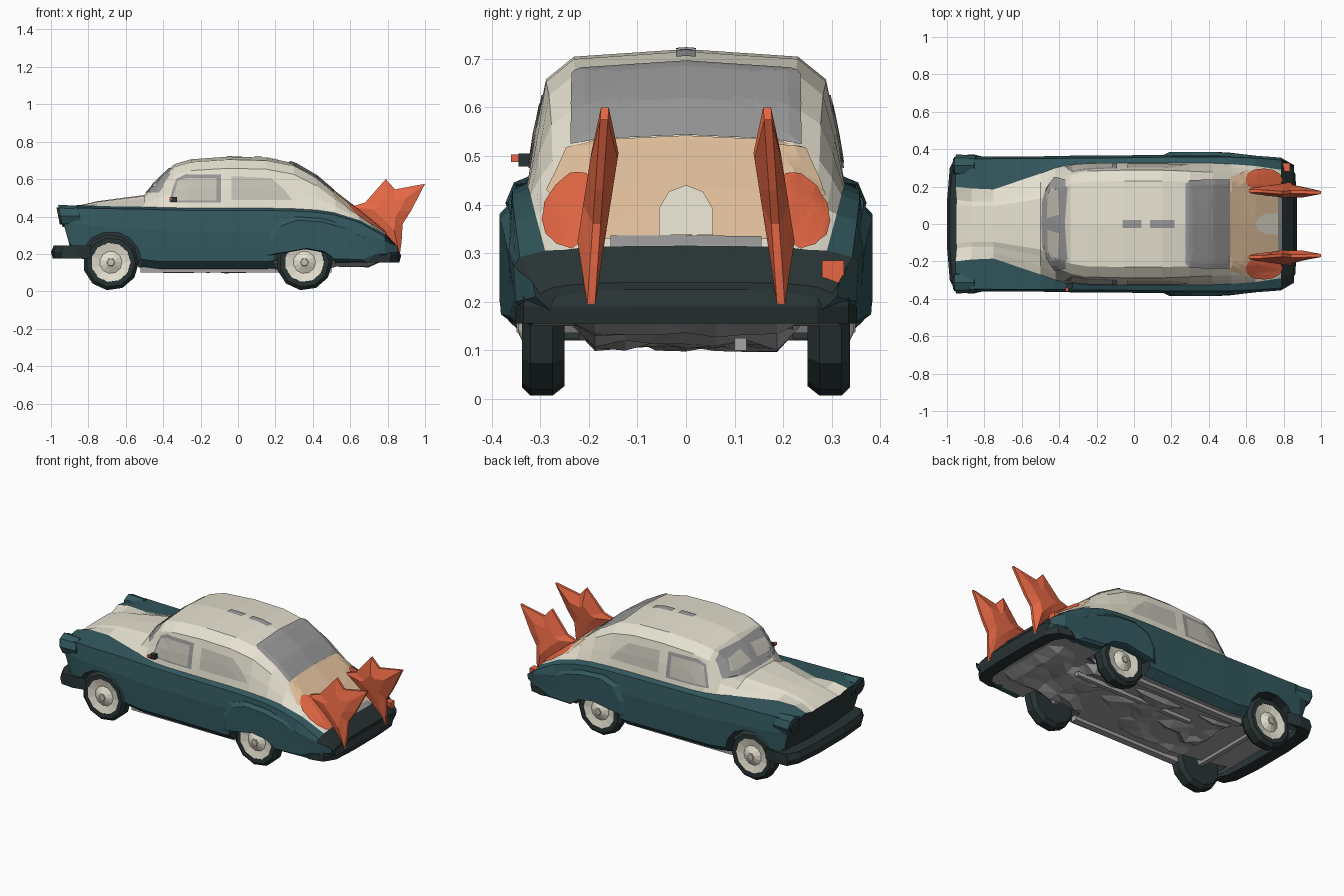
import bpy, bmesh, math, random
from mathutils import Vector
from mathutils.bvhtree import BVHTree

random.seed(4)
if "Cube" in bpy.data.objects:
    bpy.data.objects.remove(bpy.data.objects["Cube"])

PALETTE = {
    "teal": (0.032, 0.098, 0.112), "cream": (0.79, 0.755, 0.635),
    "grey": (0.32, 0.32, 0.32), "light_glass": (0.55, 0.53, 0.46),
    "tan": (0.82, 0.57, 0.36), "orange": (0.86, 0.15, 0.064),
    "dark": (0.022, 0.034, 0.035), "underbody_grey": (0.38, 0.37, 0.37),
}
NAMES = list(PALETTE)
MATS = []
for name, rgb in PALETTE.items():
    m = bpy.data.materials.new(name)
    m.use_nodes = True
    m.diffuse_color = (*rgb, 1)
    shader = m.node_tree.nodes["Principled BSDF"]
    shader.inputs["Base Color"].default_value = (*rgb, 1)
    shader.inputs["Roughness"].default_value = 0.8
    MATS.append(m)


def finish(name, bm, colour=None, recalc=True):
    """Turn a bmesh into an object; faces keep their index unless a colour is given."""
    if recalc:
        bmesh.ops.recalc_face_normals(bm, faces=bm.faces)
    if colour:
        for f in bm.faces:
            f.material_index = NAMES.index(colour)
    me = bpy.data.meshes.new(name)
    bm.to_mesh(me)
    bm.free()
    for m in MATS:
        me.materials.append(m)
    ob = bpy.data.objects.new(name, me)
    bpy.context.collection.objects.link(ob)
    return ob


def loft(rings, cap=True):
    """Bridge rings of points; returns bmesh and (face, ring, segment) list."""
    bm = bmesh.new()
    vs = [[bm.verts.new(p) for p in r] for r in rings]
    n, info = len(vs[0]), []
    for i in range(len(vs) - 1):
        for j in range(n):
            k = (j + 1) % n
            f = bm.faces.new((vs[i][j], vs[i][k], vs[i + 1][k], vs[i + 1][j]))
            info.append((f, i, j))
    if cap:
        for r in (vs[0], vs[-1]):
            bm.faces.new(r).material_index = NAMES.index("dark")
    return bm, info


def circle(x, y, z, r, n):
    return [(x + r * math.cos(t), y, z + r * math.sin(t)) for t in (math.tau * i / n for i in range(n))]


def box(name, lo, hi, colour):
    rings = [[(x, lo[1], lo[2]), (x, hi[1], lo[2]), (x, hi[1], hi[2]), (x, lo[1], hi[2])]
             for x in (lo[0], hi[0])]
    return finish(name, loft(rings)[0], colour)


# Body stations: x, bottom, half width, shoulder z, shoulder half width, top z, roof half width, roof drop
STATIONS = [
    (-.955, .23, .345, .44, .20, .425, .13, .005), (-.87, .18, .36, .46, .19, .455, .12, .005),
    (-.75, .16, .362, .456, .185, .482, .12, .012), (-.50, .13, .362, .452, .27, .515, .17, .02),
    (-.42, .12, .363, .449, .30, .605, .23, .05), (-.34, .12, .365, .447, .318, .68, .265, .06),
    (-.25, .12, .365, .446, .325, .706, .283, .06), (-.05, .12, .367, .445, .326, .72, .288, .062),
    (.15, .12, .37, .445, .326, .715, .288, .062), (.30, .13, .37, .442, .326, .685, .282, .06),
    (.42, .14, .37, .435, .325, .615, .277, .05), (.52, .15, .37, .42, .32, .53, .275, .04),
    (.65, .155, .365, .38, .31, .43, .265, .03), (.785, .16, .355, .305, .29, .315, .25, .008),
    (.855, .17, .315, .23, .27, .24, .23, .005),
]
rings = []
for x, zb, w, zs, ws, zt, wt, d in STATIONS:
    ze = zt - d
    half = [(0, zb), (w - .05, zb), (w - .005, zb + .04), (w, (zb + zs) / 2 + .04), (w - .013, zs - .013),
            (ws, zs), ((ws + wt) / 2 + .003, (zs + ze) / 2), (wt, ze), (wt * .8, zt - .25 * d), (0, zt)]
    lean = .28 if x < -.9 else 0  # the nose face slopes back below the hood lip
    half = [(x + lean * (.44 - z), y, z) for y, z in half]
    rings.append(half + [(px, -y, z) for px, y, z in half[8:0:-1]])
bm, info = loft(rings)
for f, i, j in info:
    s = min(j, 17 - j)
    colour = "underbody_grey" if s == 0 else "teal" if s < 5 else "cream"
    if STATIONS[i][0] > .76 and s >= 3:
        colour = "dark"
    f.material_index = NAMES.index(colour)
bmesh.ops.recalc_face_normals(bm, faces=bm.faces)
surface = BVHTree.FromBMesh(bm)
body = finish("body", bm)

# Wheel wells
AXLES = {"front": -.68, "rear": .355}
for where, x in AXLES.items():
    for s in (-1, 1):
        cutter = finish("well_cutter", loft([circle(x, s * y, .155, .165, 14) for y in (.22, .5)])[0], "dark")
        cutter.hide_render = True
        mod = body.modifiers.new("well", "BOOLEAN")
        mod.operation, mod.solver, mod.object = "DIFFERENCE", "EXACT", cutter
        bpy.context.view_layer.objects.active = body
        bpy.ops.object.modifier_apply(modifier=mod.name)
        bpy.data.objects.remove(cutter)

VIEWS = {
    "top": (lambda a, b: Vector((a, b, 2)), Vector((0, 0, -1))),
    "left": (lambda a, b: Vector((a, 2, b)), Vector((0, -1, 0))),
    "right": (lambda a, b: Vector((a, -2, b)), Vector((0, 1, 0))),
    "nose": (lambda a, b: Vector((-2, a, b)), Vector((1, 0, 0))),
}


def panel(name, outline, side, colour, lift=.004, split=6):
    """Thin painted panel laid on the body surface, cast from one side."""
    start, way = VIEWS[side]
    pts = [Vector(p) for p in outline]
    edge = [p.lerp(q, k / split) for p, q in zip(pts, pts[1:] + pts[:1]) for k in range(split)]
    mid = sum(pts, Vector((0, 0))) / len(pts)

    def drop(p):
        hit, normal, _, _ = surface.ray_cast(start(*p), way)
        if hit is None:
            hit, normal, _, _ = surface.find_nearest(start(*p) + way * 1.7)
        return hit + normal * lift

    layers = [[drop(mid.lerp(p, t)) for p in edge] for t in (1, .9, .8, .6, .4, .2)]
    bm, _ = loft(layers, cap=False)
    bm.verts.ensure_lookup_table()
    inner = bm.verts[-len(edge):]
    centre = bm.verts.new(drop(mid))
    for a, b in zip(inner, inner[1:] + inner[:1]):
        bm.faces.new((a, b, centre))
    bm.normal_update()
    for f in bm.faces:
        if f.normal.dot(way) > 0:
            f.normal_flip()
    return finish(name, bm, colour, recalc=False)


def rect(a0, a1, b0, b1):
    return [(a0, b0), (a1, b0), (a1, b1), (a0, b1)]


def oval(a, b, ra, rb):
    return [(a + ra * math.cos(t * math.tau / 12), b + rb * math.sin(t * math.tau / 12)) for t in range(12)]


# Glass and painted panels
panel("windshield", [(-.25, .525), (.25, .525), (.235, .62), (.19, .655), (-.19, .655), (-.235, .62)], "nose", "grey", .005, 8)
panel("rear_window", [(.275, -.215), (.30, -.232), (.51, -.235), (.51, .235), (.30, .232), (.275, .215)], "top", "grey", .007, 8)
panel("trunk_panel", [(.51, -.245), (.60, -.285), (.77, -.2), (.77, .2), (.60, .285), (.51, .245)], "top", "tan", .005, 8)
panel("trunk_oval", [(.765, -.055), (.765, .055), (.70, .055), (.66, .035), (.645, 0), (.66, -.035), (.70, -.055)],
      "top", "cream", .008, 2)
panel("trunk_strip", rect(.765, .79, -.155, .155), "top", "grey", .007)
for x, r in ((-.01, .05), (.15, .065)):
    panel("roof_patch", rect(x - r, x + r, -.02, .02), "top", "grey", split=2)
for side, s in (("right", -1), ("left", 1)):
    panel("windshield_glint", [(s * .03, .56), (s * .2, .555), (s * .18, .61), (s * .05, .625)], "nose", "light_glass", .008, 4)
    panel("front_window_frame", [(-.37, .475), (-.33, .60), (-.28, .625), (-.09, .625), (-.09, .475)], side, "grey")
    panel("front_window", [(-.35, .485), (-.32, .59), (-.27, .605), (-.115, .605), (-.115, .485)], side, "light_glass", .006)
    panel("rear_side_window", [(-.035, .488), (-.035, .615), (.175, .605), (.24, .55), (.29, .488)], side, "light_glass")
    panel("tail_spot", oval(.69, s * .235, .10, .06), "top", "orange", .009, 2)

# Wheels, rear fender bulges and fins
FENDER = [(.15, .19), (.15, .28), (.20, .365), (.30, .40), (.45, .39), (.60, .35), (.73, .28),
          (.82, .20), (.70, .155), (.53, .16), (.47, .205), (.36, .225), (.25, .205)]
FIN = [(.60, .45), (.68, .475), (.79, .60), (.84, .545), (1.0, .575), (.925, .43), (.88, .36),
       (.875, .27), (.865, .195), (.80, .27), (.72, .35)]
for s, side in ((-1, "right"), (1, "left")):
    for where, x in AXLES.items():
        profile = [(.25, .10), (.25, .13), (.275, .15), (.32, .15), (.338, .132), (.338, .106), (.30, .10)]
        finish(f"{where}_{side}_tyre", loft([circle(x, s * y, .155, r, 11) for y, r in profile])[0], "dark")
        profile = [(.295, .107), (.336, .107), (.325, .06), (.345, .02)]
        finish(f"{where}_{side}_wheel_disc", loft([circle(x, s * y, .155, r, 11) for y, r in profile])[0], "cream")
        hub = [circle(x, s * y, .155, r, 6) for y, r in ((.33, .03), (.349, .02))]
        finish(f"{where}_{side}_hub_cap", loft(hub)[0], "light_glass")

    layers = []
    for y, k in ((.32, 1), (.365, 1), (.384, .86)):
        layers.append([(.42 + (x - .42) * k, s * (y - max(0, x - .5) * .1), .26 + (z - .26) * k) for x, z in FENDER])
    finish(f"rear_{side}_fender", loft(layers)[0], "teal")

    layers = []
    for t, k in ((-.028, .45), (-.008, 1), (.008, 1), (.028, .45)):
        layers.append([(.81 + (x - .81) * k, s * (.195 - .07 * (z - .2)) + t, .43 + (z - .43) * k) for x, z in FIN])
    finish(f"{side}_tail_fin", loft(layers)[0], "orange")

    # Headlight with a hooded fender tip
    for name, x0, x1, r, colour in (("fender_tip", -.955, -.85, .06, "teal"), ("headlight", -.967, -.93, .046, "dark")):
        rings = [[(x + .2 * (.43 - z), y, z) for y, _, z in circle(s * .312, 0, .403, r * k, 8)]
                 for x, k in ((x0, 1), (x1, .9))]
        finish(f"{side}_{name}", loft(rings)[0], colour)


def bumper(name, path, z0, z1, thick):
    """Bar swept around one end of the car, mirrored left to right."""
    path = [(x, -y) for x, y in path] + [(x, y) for x, y in reversed(path)]
    rings = []
    for x, y in path:
        inner = x - math.copysign(thick, x)
        zm = (z0 + z1) / 2
        rings.append([(inner, y * .95, z0), (x * .99, y, z0), (x, y, zm), (x * .985, y, z1), (inner, y * .95, z1)])
    finish(name, loft(rings)[0], "dark")


bumper("front_bumper", [(-.87, .372), (-.95, .365), (-.985, .30), (-1.0, .12)], .175, .245, .085)
bumper("rear_bumper", [(.74, .352), (.82, .335), (.862, .27), (.872, .12)], .155, .225, .08)
box("left_tail_light", (.78, .28, .215), (.835, .325, .285), "orange")
box("right_mirror", (-.36, -.345, .478), (-.325, -.315, .505), "dark")
box("right_mirror_back", (-.366, -.36, .488), (-.35, -.34, .503), "orange")

# Rough underside tray, axles and exhaust
bm = bmesh.new()
bmesh.ops.create_grid(bm, x_segments=16, y_segments=8, size=1)
for v in bm.verts:
    edge = max(abs(v.co.x), abs(v.co.y)) > .99
    x = .1 + v.co.x * .68
    low = .125 if x > .52 or x < -.5 else .096
    v.co = (x, v.co.y * .25, .165 if edge else low + random.uniform(0, .04))
bmesh.ops.triangulate(bm, faces=bm.faces)
bm.normal_update()
for f in bm.faces:
    if f.normal.z > 0:
        f.normal_flip()
finish("underside_tray", bm, "underbody_grey", recalc=False)
for where, x in AXLES.items():
    finish(f"{where}_axle", loft([circle(x, y, .157, .025, 6) for y in (-.26, .26)])[0], "underbody_grey")
box("exhaust_pipe", (-.3, .10, .1), (.5, .125, .125), "underbody_grey")
for s in (-1, 1):
    box("chassis_rail", (-.52, s * .27 - .02, .1), (.2, s * .27 + .02, .13), "underbody_grey")
